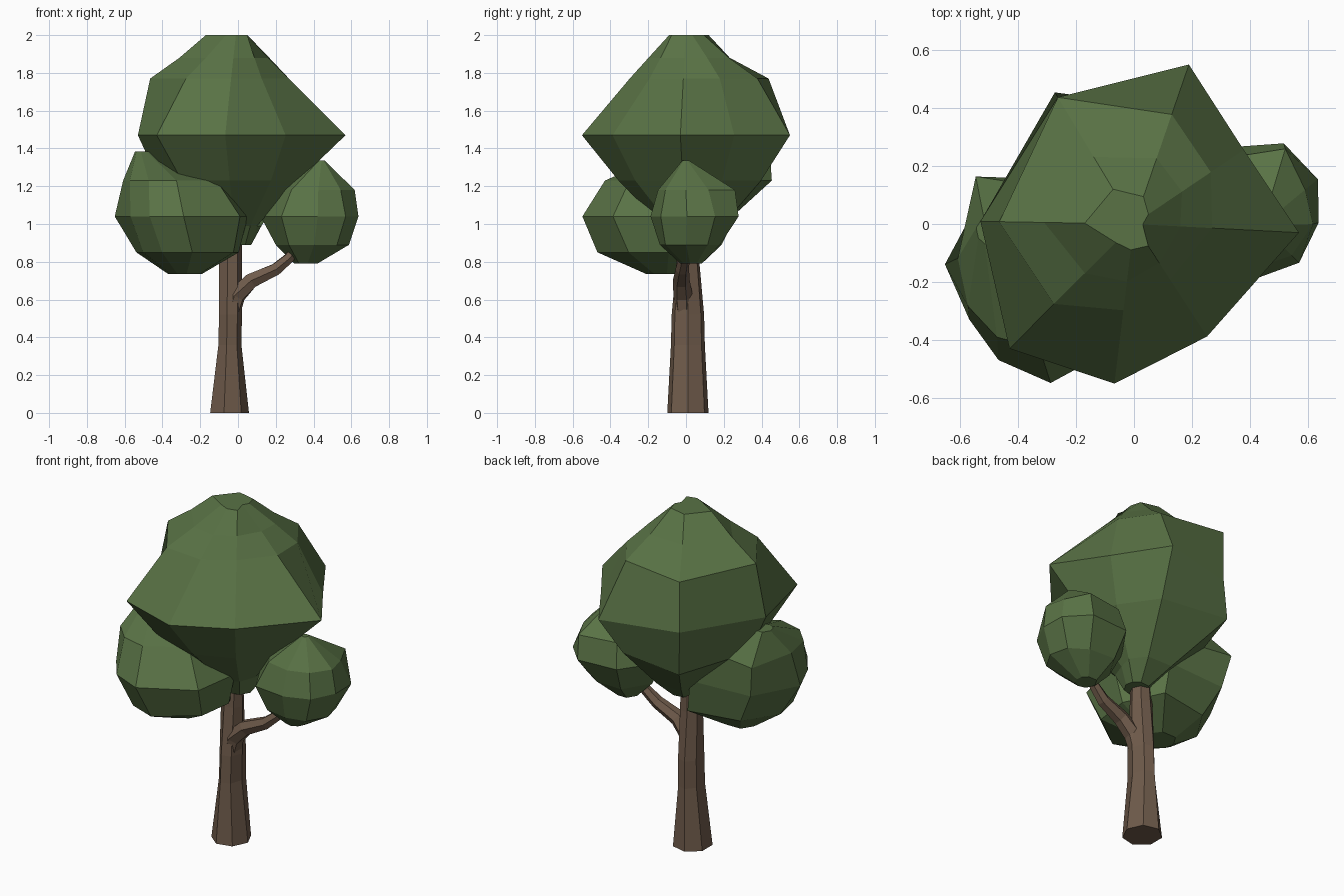
import bpy
from math import cos, sin, radians, tau
from mathutils import Vector

if "Cube" in bpy.data.objects:
    bpy.data.objects.remove(bpy.data.objects["Cube"])


def material(name, color):
    m = bpy.data.materials.new(name)
    m.diffuse_color = (*color, 1)
    m.use_nodes = True
    m.node_tree.nodes["Principled BSDF"].inputs["Base Color"].default_value = m.diffuse_color
    return m


GREEN = material("leaf green", (0.10, 0.17, 0.06))
BROWN = material("bark brown", (0.16, 0.105, 0.07))


def loft(name, rings, mat):
    """Skin a stack of equal-length point rings, listed bottom to top, with capped ends."""
    n = len(rings[0])
    verts = [p for ring in rings for p in ring]
    faces = [(r * n + i, r * n + (i + 1) % n, (r + 1) * n + (i + 1) % n, (r + 1) * n + i)
             for r in range(len(rings) - 1) for i in range(n)]
    faces += [tuple(reversed(range(n))), tuple(range(len(verts) - n, len(verts)))]
    mesh = bpy.data.meshes.new(name)
    mesh.from_pydata(verts, [], faces)
    mesh.materials.append(mat)
    ob = bpy.data.objects.new(name, mesh)
    bpy.context.collection.objects.link(ob)
    return ob


def foliage(name, angles, layers):
    """Faceted leaf clump: each layer is centre x, y, z and one radius per angle."""
    rings = []
    for x, y, z, radii in layers:
        if not isinstance(radii, (list, tuple)):
            radii = [radii] * len(angles)
        rings.append([(x + r * cos(radians(a)), y + r * sin(radians(a)), z)
                      for a, r in zip(angles, radii)])
    return loft(name, rings, GREEN)


# Trunk: flared seven-sided column (x, y, z, half width, half depth)
trunk = [(-.05, .01, 0, .108, .112), (-.046, .01, .36, .064, .092),
         (-.043, .01, .52, .064, .088), (-.042, .01, .8, .064, .062), (-.03, .01, 1.15, .045, .045)]
loft("trunk", [[(x + w * cos(tau * i / 7), y + d * sin(tau * i / 7), z) for i in range(7)]
               for x, y, z, w, d in trunk], BROWN)

# Branch: six-sided tube bending out to the right clump
path = [(-.04, -.005, .5, .045), (-.01, -.015, .62, .052), (.07, -.025, .7, .045),
        (.2, -.02, .76, .036), (.27, -.01, .82, .03), (.36, .01, .95, .025)]
points = [Vector(p[:3]) for p in path]
rings = []
for k, p in enumerate(points):
    tangent = points[min(k + 1, len(path) - 1)] - points[max(k - 1, 0)]
    turn = tangent.to_track_quat('Z', 'Y')
    rings.append([p + turn @ Vector((cos(tau * i / 6), sin(tau * i / 6), 0)) * path[k][3]
                  for i in range(6)])
loft("branch", rings, BROWN)

# Main crown: wide ring at z 1.47, small flat top
foliage("main_crown", [-3, 34, 71, 121, 179, 225, 263, 303], [
    (.0, .02, .89, .07),
    (.0, .02, .99, [.10, .15, .18, .20, .17, .15, .14, .12]),
    (0, 0, 1.23, [.32, .34, .42, .53, .42, .42, .36, .32]),
    (0, 0, 1.47, [.57, .457, .582, .51, .53, .608, .555, .463]),
    (0, 0, 1.77, [.27, .32, .40, .51, .465, .39, .30, .23]),
    (0, 0, 1.88, [.16, .20, .24, .27, .31, .24, .20, .16]),
    (0, 0, 2.0, [.03, .06, .10, .14, .17, .09, .09, .09])])

# Left clump: large, leaning towards the back left at the top
foliage("left_clump", [12, 60, 122, 173, 211, 243, 275, 328], [
    (-.28, -.12, .735, .09),
    (-.27, -.15, .85, [.28, .33, .27, .27, .27, .29, .32, .29]),
    (-.32, -.18, 1.04, [.38, .38, .36, .335, .29, .325, .37, .39]),
    (-.35, -.15, 1.23, [.29, .30, .37, .26, .26, .27, .28, .28]),
    (-.49, -.02, 1.385, .055)])

# Right clump: smaller, at the end of the branch
foliage("right_clump", [-8, 25, 62, 118, 180, 232, 278, 316], [
    (.36, .03, .79, .06),
    (.38, .03, .89, [.21, .20, .17, .18, .18, .18, .17, .20]),
    (.39, .04, 1.04, [.25, .27, .27, .25, .27, .26, .23, .25]),
    (.40, .03, 1.18, [.22, .21, .26, .22, .20, .19, .18, .20]),
    (.44, .0, 1.335, .02)])
